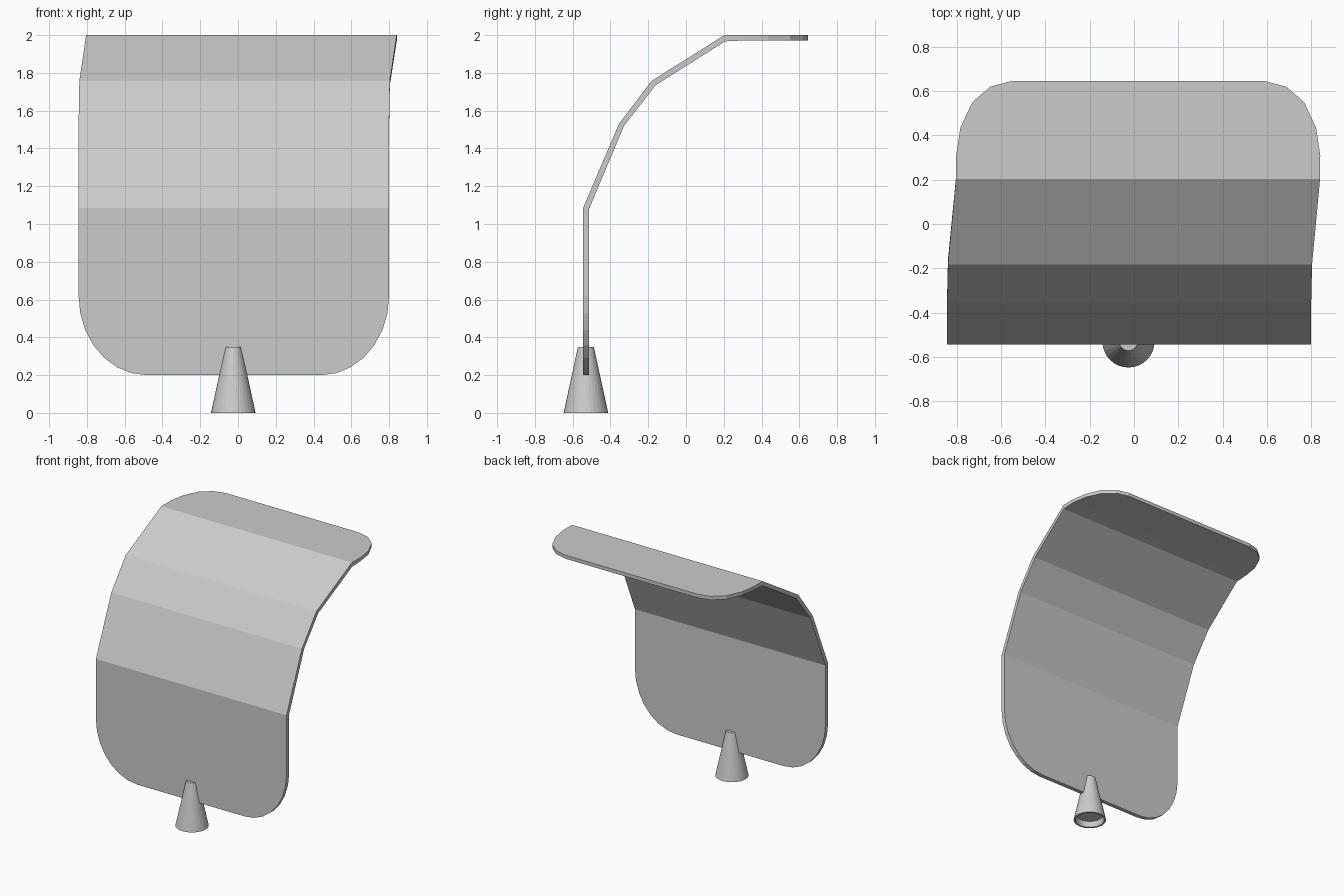
import bpy, bmesh, math

if "Cube" in bpy.data.objects:
    bpy.data.objects.remove(bpy.data.objects["Cube"])

def finish(name, bm):
    bmesh.ops.recalc_face_normals(bm, faces=bm.faces)
    me = bpy.data.meshes.new(name)
    bm.to_mesh(me)
    bm.free()
    ob = bpy.data.objects.new(name, me)
    bpy.context.collection.objects.link(ob)
    return ob

# Stations along the sheet: centre x, half width, outer (y, z), inner (y, z)
rows = []
# rounded lower corners
N = 7
for i in range(N + 1):
    a = math.radians(90) * (1 - i / N)
    z = 0.62 - 0.42 * math.sin(a)
    rows.append((-0.022, 0.462 + 0.36 * math.cos(a), (-0.545, z), (-0.513, z)))
# folds of the back rest, leaning slightly sideways towards the top
rows += [
    (-0.022, 0.822, (-0.545, 1.085), (-0.513, 1.08)),
    (-0.022, 0.822, (-0.355, 1.53), (-0.328, 1.52)),
    (-0.018, 0.822, (-0.183, 1.757), (-0.160, 1.735)),
    (0.018, 0.822, (0.203, 2.0), (0.207, 1.967)),
]
# rounded corners of the top flap
for y, h in ((0.31, 0.822), (0.435, 0.803), (0.55, 0.749), (0.62, 0.668), (0.645, 0.573)):
    rows.append((0.019, h, (y, 2.0), (y, 1.972)))

# Folded sheet
bm = bmesh.new()
rings = []
for cx, h, o, n in rows:
    rings.append([bm.verts.new(p) for p in (
        (cx - h, *o), (cx + h, *o), (cx + h, *n), (cx - h, *n))])
for a, b in zip(rings, rings[1:]):
    for i in range(4):
        j = (i + 1) % 4
        bm.faces.new((a[i], a[j], b[j], b[i]))
bm.faces.new(rings[0])
bm.faces.new(rings[-1])
finish("folded_sheet", bm)

# Tapered foot with a recessed underside
bm = bmesh.new()
S = 32
rings = []
for r, z in ((0.098, 0.045), (0.104, 0.0), (0.118, 0.0), (0.042, 0.35)):
    rings.append([bm.verts.new((-0.025 + r * math.cos(2 * math.pi * i / S),
                                -0.53 + r * math.sin(2 * math.pi * i / S), z))
                  for i in range(S)])
for a, b in zip(rings, rings[1:]):
    for i in range(S):
        j = (i + 1) % S
        bm.faces.new((a[i], a[j], b[j], b[i]))
bm.faces.new(rings[0])
bm.faces.new(rings[-1])
finish("tapered_foot", bm)
